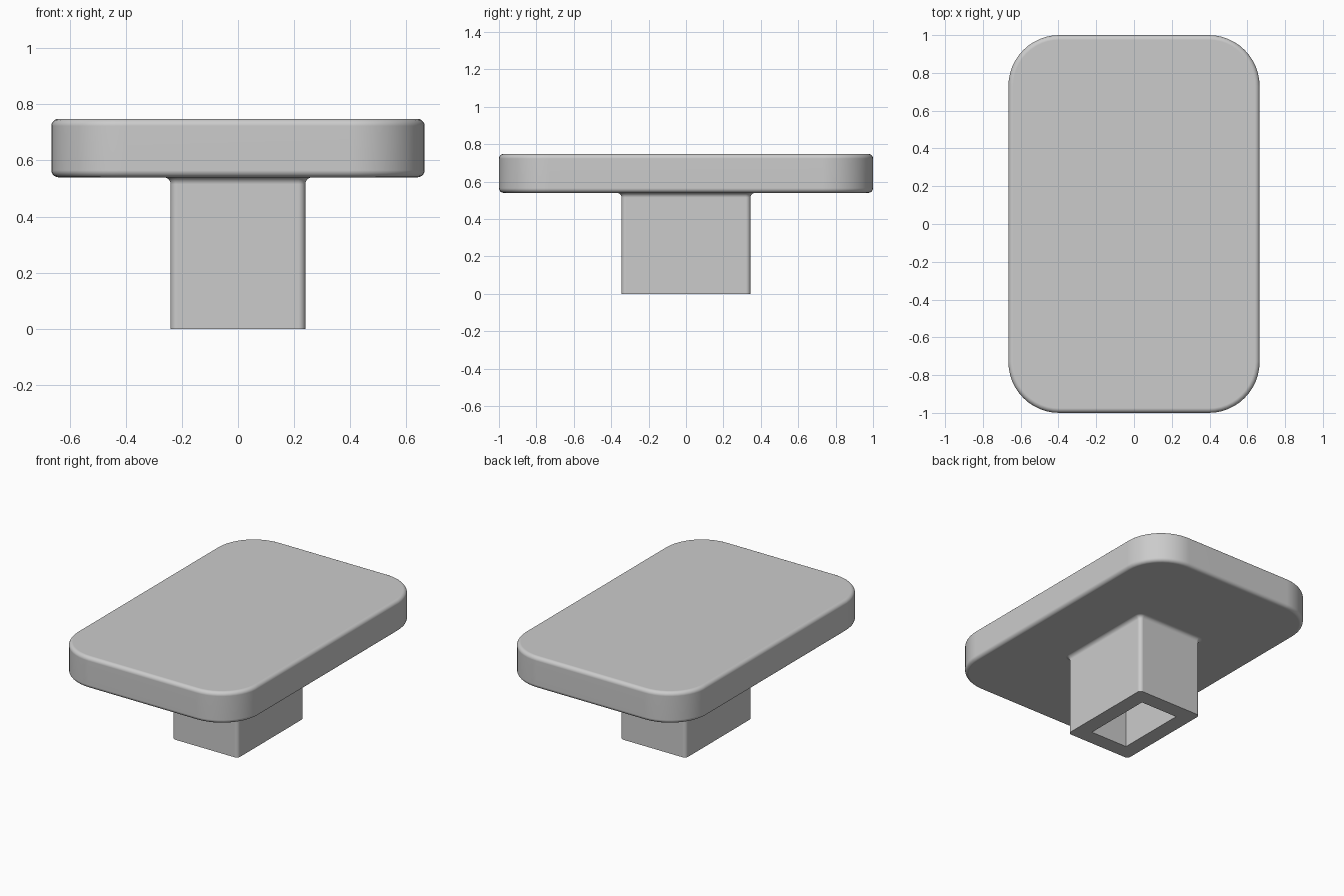
import bpy
import bmesh
from math import cos, sin, pi, radians

cube = bpy.data.objects.get("Cube")
if cube:
    bpy.data.objects.remove(cube, do_unlink=True)

CORNER_STEPS = 12
FILLET_STEPS = 5
FILLET = 0.025

PLATE = (0.665, 1.0, 0.27)      # half width, half depth, corner radius
STEM = (0.24, 0.345, 0.025)
SOCKET = (0.137, 0.24, 0.0)
UNDERSIDE, TOP, CEILING = 0.54, 0.748, 0.52


def rounded_ring(bm, shape, z, offset=0.0):
    """Rounded rectangle of vertices, grown outwards by offset."""
    hx, hy, r = (v + offset for v in shape)
    ring = []
    for i, (sx, sy) in enumerate(((1, 1), (-1, 1), (-1, -1), (1, -1))):
        for k in range(CORNER_STEPS + 1):
            a = (i + k / CORNER_STEPS) * pi / 2
            ring.append(bm.verts.new((sx * (hx - r) + r * cos(a),
                                      sy * (hy - r) + r * sin(a), z)))
    return ring


def arc():
    return [k / FILLET_STEPS * pi / 2 for k in range(FILLET_STEPS + 1)]


# Sections from the socket ceiling, out around the stem, to the plate top
sections = [(SOCKET, CEILING, 0), (SOCKET, 0, 0), (STEM, 0, 0)]
sections += [(STEM, UNDERSIDE - FILLET * (1 - sin(a)), FILLET * (1 - cos(a)))
             for a in arc()]
sections += [(PLATE, UNDERSIDE + FILLET * (1 - cos(a)), -FILLET * (1 - sin(a)))
             for a in arc()]
sections += [(PLATE, TOP - FILLET * (1 - sin(a)), -FILLET * (1 - cos(a)))
             for a in arc()]

# Loft the sections into one closed shell
bm = bmesh.new()
rings = [rounded_ring(bm, *s) for s in sections]
for lower, upper in zip(rings, rings[1:]):
    n = len(lower)
    for i in range(n):
        j = (i + 1) % n
        bm.faces.new((lower[i], lower[j], upper[j], upper[i]))
bm.faces.new(rings[0])
bm.faces.new(rings[-1])
bmesh.ops.remove_doubles(bm, verts=bm.verts, dist=0.0001)
bmesh.ops.recalc_face_normals(bm, faces=bm.faces)

mesh = bpy.data.meshes.new("plate_with_socket_stem")
bm.to_mesh(mesh)
bm.free()
plate = bpy.data.objects.new("plate_with_socket_stem", mesh)
bpy.context.collection.objects.link(plate)

# Single grey finish
grey = bpy.data.materials.new("plain_grey")
grey.use_nodes = True
colour = (0.6, 0.6, 0.6, 1)
grey.diffuse_color = colour
grey.node_tree.nodes["Principled BSDF"].inputs["Base Color"].default_value = colour
mesh.materials.append(grey)

# Smooth fillets with flat broad faces
bpy.ops.object.select_all(action='DESELECT')
plate.select_set(True)
bpy.context.view_layer.objects.active = plate
bpy.ops.object.shade_smooth_by_angle(angle=radians(35))
weighted = plate.modifiers.new("flat_face_normals", 'WEIGHTED_NORMAL')
weighted.keep_sharp = True
